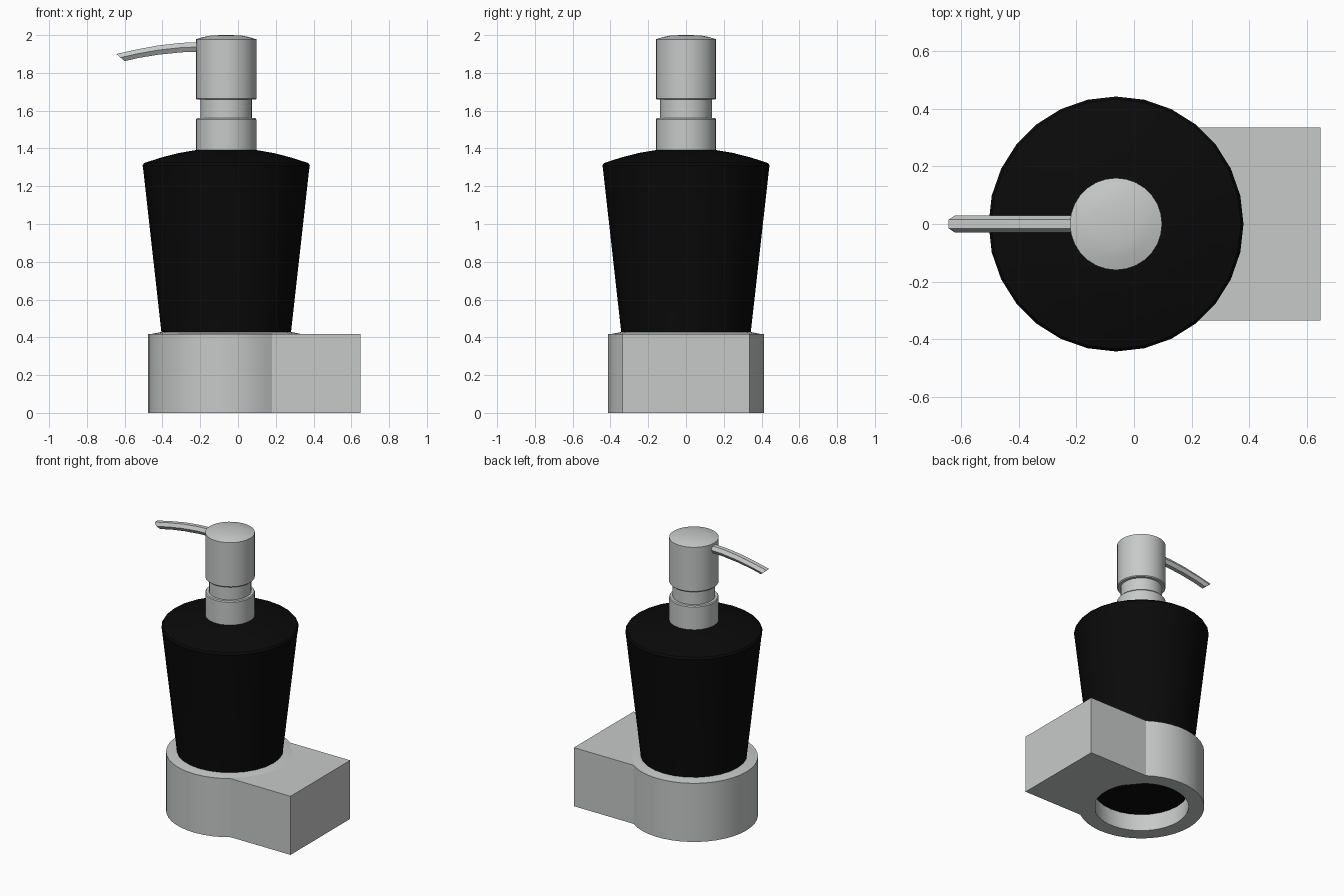
import bpy
import math

cube = bpy.data.objects.get("Cube")
if cube:
    bpy.data.objects.remove(cube, do_unlink=True)

CX = -0.0625   # axis of the round parts
SIDES = 28


def material(name, color, rough):
    m = bpy.data.materials.new(name)
    m.use_nodes = True
    m.diffuse_color = (*color, 1)
    bsdf = m.node_tree.nodes["Principled BSDF"]
    bsdf.inputs["Base Color"].default_value = (*color, 1)
    bsdf.inputs["Roughness"].default_value = rough
    return m


metal = material("satin grey", (0.57, 0.59, 0.58), 0.4)
black = material("black", (0.003, 0.003, 0.003), 0.5)


def add_mesh(name, verts, faces, mat, smooth=30):
    me = bpy.data.meshes.new(name)
    me.from_pydata(verts, [], faces)
    me.materials.append(mat)
    ob = bpy.data.objects.new(name, me)
    bpy.context.collection.objects.link(ob)
    bpy.ops.object.select_all(action="DESELECT")
    ob.select_set(True)
    bpy.context.view_layer.objects.active = ob
    bpy.ops.object.shade_smooth_by_angle(angle=math.radians(smooth))
    return ob


def loft(name, rings, mat, closed=False):
    """Join equal rings of points; cap the ends unless the loop is closed."""
    n = len(rings[0])
    verts = [p for ring in rings for p in ring]
    faces = []
    for i in range(len(rings) if closed else len(rings) - 1):
        a, b = i * n, (i + 1) % len(rings) * n
        for j in range(n):
            k = (j + 1) % n
            faces.append((a + j, a + k, b + k, b + j))
    if not closed:
        faces.append(tuple(reversed(range(n))))
        faces.append(tuple(range(len(verts) - n, len(verts))))
    return add_mesh(name, verts, faces, mat)


def circle(r, z):
    return [(CX + r * math.cos(math.tau * i / SIDES),
             r * math.sin(math.tau * i / SIDES), z) for i in range(SIDES)]


def turned(name, profile, mat):
    return loft(name, [circle(r, z) for r, z in profile], mat)


# Holder: round cup merged with a square wall block, pierced by a tapered hole
R, HALF, END, TOP = 0.413, 0.335, 0.648, 0.417
start = math.asin(HALF / R)
steps = 30
outline = [(END, -HALF), (END, HALF)]
for i in range(steps + 1):
    a = start + (math.tau - 2 * start) * i / steps
    outline.append((CX + R * math.cos(a), R * math.sin(a)))


def hole_point(x, y, r, z):
    a = math.atan2(y, x - CX)
    return (CX + r * math.cos(a), r * math.sin(a), z)


# Extra outline points along the block end keep the hole round
end_pts = [(END, HALF * t) for t in (-0.6, -0.2, 0.2, 0.6)]
outline = outline[:1] + end_pts + outline[1:]
loft("wall_holder", [
    [(x, y, 0) for x, y in outline],
    [(x, y, TOP) for x, y in outline],
    [hole_point(x, y, 0.345, TOP) for x, y in outline],
    [hole_point(x, y, 0.31, 0) for x, y in outline],
], metal, closed=True)

# Shallow raised lip around the bottle
loft("holder_lip", [circle(R - 0.004, TOP - 0.002), circle(0.35, 0.427),
                    circle(0.342, 0.427), circle(0.342, TOP - 0.002)],
     metal, closed=True)

# Tapered bottle with a domed shoulder
turned("bottle", [(0.309, 0.12), (0.343, 0.427), (0.44, 1.295), (0.443, 1.31),
                  (0.434, 1.323), (0.34, 1.353), (0.25, 1.376), (0.15, 1.393)],
       black)

# Pump
turned("pump_collar", [(0.16, 1.385), (0.16, 1.553), (0.155, 1.56)], metal)
turned("pump_neck", [(0.137, 1.55), (0.137, 1.67)], metal)
turned("pump_head", [(0.155, 1.658), (0.16, 1.664), (0.16, 1.978),
                     (0.12, 1.99), (0.08, 1.998), (0.02, 2.0)], metal)

# Curved six-sided spout with a slanted tip: x, z, half height, tip slant
path = [(-0.18, 1.938, 0.025, 0), (-0.3, 1.934, 0.025, -0.05),
        (-0.42, 1.921, 0.024, -0.15), (-0.53, 1.902, 0.022, -0.3),
        (-0.622, 1.881, 0.019, -1.18)]
spout = []
for x, z, h, slant in path:
    spout.append([(x + slant * h * v, 0.03 * w, z + h * v) for w, v in
                  ((1, 0), (0.5, 1), (-0.5, 1), (-1, 0), (-0.5, -1), (0.5, -1))])
loft("spout", spout, metal)

# Make every surface face outward
for ob in bpy.context.scene.objects:
    if ob.type == "MESH":
        bpy.ops.object.select_all(action="DESELECT")
        ob.select_set(True)
        bpy.context.view_layer.objects.active = ob
        bpy.ops.object.mode_set(mode="EDIT")
        bpy.ops.mesh.select_all(action="SELECT")
        bpy.ops.mesh.normals_make_consistent(inside=False)
        bpy.ops.object.mode_set(mode="OBJECT")
